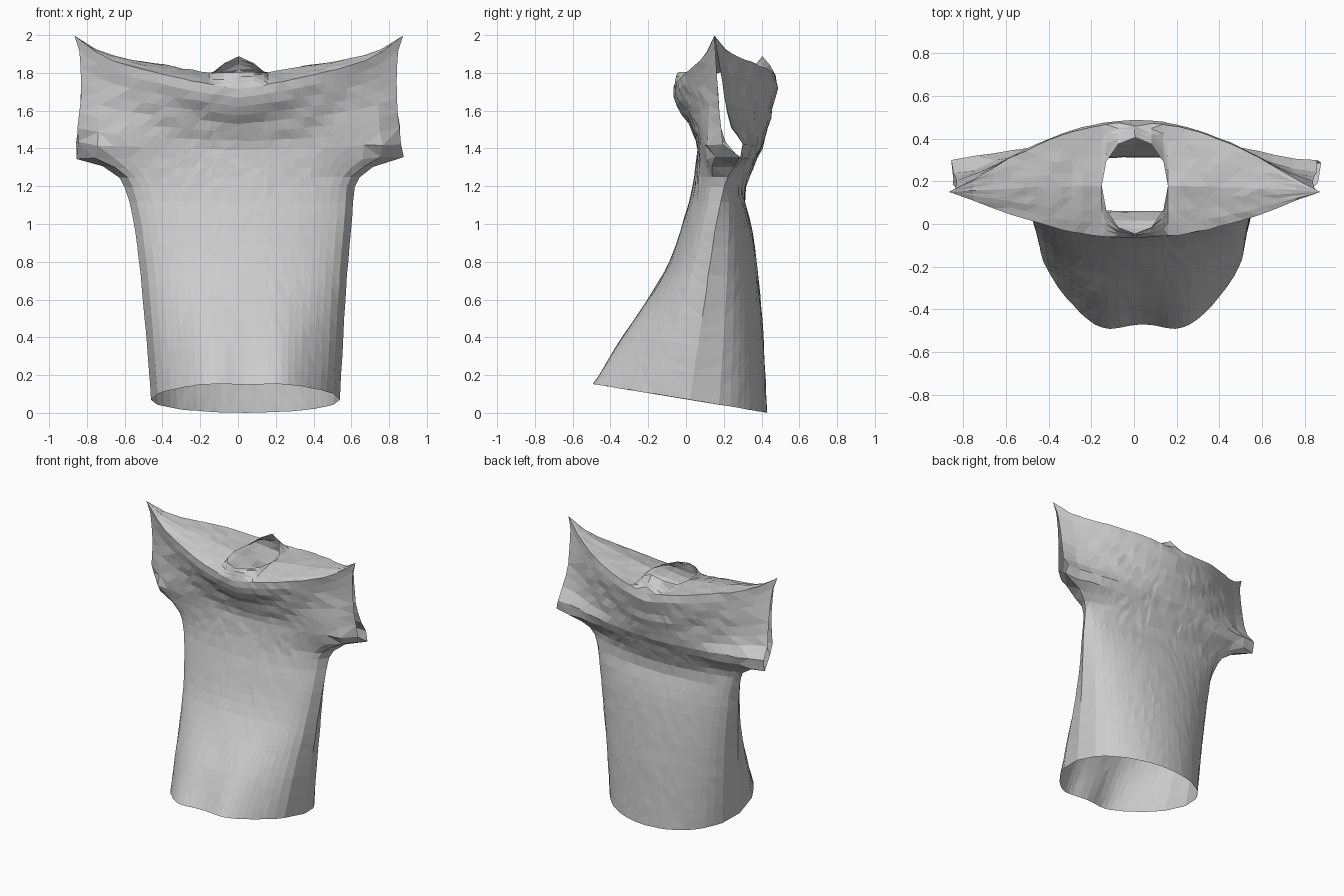
import bpy, bmesh, math, random
from mathutils import Vector

random.seed(4)
cube = bpy.data.objects.get("Cube")
if cube:
    bpy.data.objects.remove(cube)


def curve(*pts):
    """Smooth function through (height, value) points, without overshoot."""
    rise = [(q - p) / (b - a) for (a, p), (b, q) in zip(pts, pts[1:])]
    slope = [rise[0]]
    for m, n in zip(rise, rise[1:]):
        slope.append(2 * m * n / (m + n) if m * n > 0 else 0)
    slope.append(rise[-1])

    def f(t):
        t = min(max(t, pts[0][0]), pts[-1][0])
        for i, ((a, p), (b, q)) in enumerate(zip(pts, pts[1:])):
            if t <= b:
                d, k = b - a, (t - a) / (b - a)
                e = k * k * (3 - 2 * k)
                return (p + (q - p) * e + d * k * (1 - k) ** 2 * slope[i]
                        - d * k * k * (1 - k) * slope[i + 1])
    return f


# Profiles by height: centre front, centre back, side seam, sleeve edges, widths
front = curve((0, -.5), (.31, -.35), (.55, -.21), (.78, -.09), (1, -.02),
              (1.2, .035), (1.4, .06), (1.5, .03), (1.6, -.02), (1.7, -.065), (1.75, -.065))
back = curve((0, .43), (.4, .41), (.8, .375), (1, .345), (1.15, .31),
             (1.3, .36), (1.4, .41), (1.6, .46), (1.7, .485), (1.75, .475))
seam = curve((0, .02), (.5, .09), (1, .16), (1.25, .22), (1.33, .29))
sleeve_front = curve((1.33, .29), (1.36, .22), (1.43, .185), (1.6, .165), (1.75, .15))
sleeve_back = curve((1.33, .29), (1.37, .31), (1.42, .25), (1.5, .215), (1.6, .19), (1.75, .15))
body_w = curve((0, .5), (.5, .53), (1, .575), (1.2, .61), (1.3, .65), (1.75, .65))
full_w = curve((0, .5), (.5, .53), (1, .575), (1.2, .61), (1.25, .635),
               (1.29, .72), (1.33, .865), (1.42, .855), (1.55, .835), (1.68, .84), (1.75, .87))
centre = curve((0, .04), (1, .025), (1.3, .005), (1.75, .004))
front_round = curve((0, .48), (1.1, .48), (1.3, .35), (1.4, .34), (1.55, .9), (1.65, 1.2))
back_round = curve((0, .48), (1.1, .5), (1.25, 1), (1.35, 1.5), (1.6, 1.2))

SEAM_TOP, RIM = 1.33, 1.75
HOLE_RX, HOLE_RY = .155, .225
HOLE_U = HOLE_RX / .65

# Column positions are finer across the neck hole
half = [HOLE_U * math.sin(math.pi / 2 * j / 3) for j in range(4)]
half += [HOLE_U + (1 - HOLE_U) * j / 11 for j in range(1, 12)]
columns = [-u for u in reversed(half[1:])] + half
rows = [.08 * i for i in range(16)] + [1.25, 1.29, SEAM_TOP]
rows += [SEAM_TOP + (RIM - SEAM_TOP) * i / 8 for i in range(1, 9)]


def ridge(s):
    """Height of the shoulder line, rising to the sleeve tips."""
    return 1.78 + .14 * s + .08 * s ** 8


def panel_point(u, h, is_back):
    w, bw = full_w(h), body_w(h)
    x = centre(h) + bw * u + (w - bw) * u ** 5
    s = min(1, abs(x - centre(h)) / w)
    if h <= SEAM_TOP:
        edge = seam(h)
    else:
        edge = (sleeve_back if is_back else sleeve_front)(h)
    mid = (back if is_back else front)(h)
    power = (back_round if is_back else front_round)(h)
    y = edge + (mid - edge) * (1 - s * s) ** power
    # Soft folds sagging across the chest and waves near the hem
    chest = max(0, 1 - abs(h - 1.55) / .18) * (1 - s * s)
    y += .007 * chest * math.sin(38 * (h - .5 * s * s))
    if not is_back:
        y += .03 * max(0, 1 - h / .6) * math.cos(14 * (x - .04)) * (1 - s * s)
    # Slanted hem below, height stretched to the shoulder above
    z = h + (.075 - .165 * y) * max(0, 1 - h)
    if h > SEAM_TOP:
        rim = ridge(s) - (.005 if is_back else .065) * (1 - s * s)
        z = 1.35 + (h - SEAM_TOP) / (RIM - SEAM_TOP) * (rim - 1.35)
    elif h > 1.25:
        z = h + .02 * (h - 1.25) / .08
    return Vector((x, y, z))


def cap_point(u, k, is_back):
    """Shoulder cloth rolling from the rim to the shoulder line or neck hole."""
    rim = panel_point(u, RIM, is_back)
    s = min(1, abs(rim.x) / .87)
    end = Vector((rim.x, .15 + .03 * (1 - s * s), ridge(s)))
    if abs(u) < HOLE_U - 1e-6:
        bow = math.sqrt(1 - (u / HOLE_U) ** 2)
        end.y += HOLE_RY * bow * (1 if is_back else -1)
        end.z += (.11 * bow ** 4) if is_back else .025 * bow ** 4
    p = rim.lerp(end, k)
    p.z = rim.z + (end.z - rim.z) * k ** .8
    # Creases running out along the shoulders
    p.z += .008 * math.sin(math.pi * k) * math.sin(16 * rim.x + (2 if is_back else 0)) * (1 - s)
    return p


# Front and back panels
bm = bmesh.new()
for is_back in (False, True):
    grid = [[bm.verts.new(panel_point(u, h, is_back)) for u in columns] for h in rows]
    grid += [[bm.verts.new(cap_point(u, k / 4, is_back)) for u in columns] for k in range(1, 5)]
    for low, high in zip(grid, grid[1:]):
        for i in range(len(columns) - 1):
            quad = [low[i], low[i + 1], high[i + 1], high[i]]
            bm.faces.new(quad[::-1] if is_back else quad)

# Sew side seams and shoulders, leaving hem, neck and sleeves open
bmesh.ops.remove_doubles(bm, verts=bm.verts, dist=.0008)
bmesh.ops.dissolve_degenerate(bm, edges=bm.edges, dist=.0005)

# Slight cloth wrinkling, stronger around the underarms
for v in bm.verts:
    if v.is_boundary and v.co.z > 1.7:
        continue
    amount = .0015 if v.co.z < 1.2 else .003
    if abs(v.co.x) > .65 and v.co.z < 1.5:
        amount = .01
    v.co += Vector([random.uniform(-amount, amount) for _ in range(3)])
bmesh.ops.triangulate(bm, faces=bm.faces)

mesh = bpy.data.meshes.new("shirt")
bm.to_mesh(mesh)
bm.free()
low = min(v.co.z for v in mesh.vertices)
for v in mesh.vertices:
    v.co.z -= low

# Plain cloth colour
cloth = bpy.data.materials.new("light grey cloth")
cloth.use_nodes = True
grey = (.6, .6, .6, 1)
cloth.diffuse_color = grey
cloth.node_tree.nodes["Principled BSDF"].inputs["Base Color"].default_value = grey
mesh.materials.append(cloth)
shirt = bpy.data.objects.new("shirt", mesh)
bpy.context.collection.objects.link(shirt)
